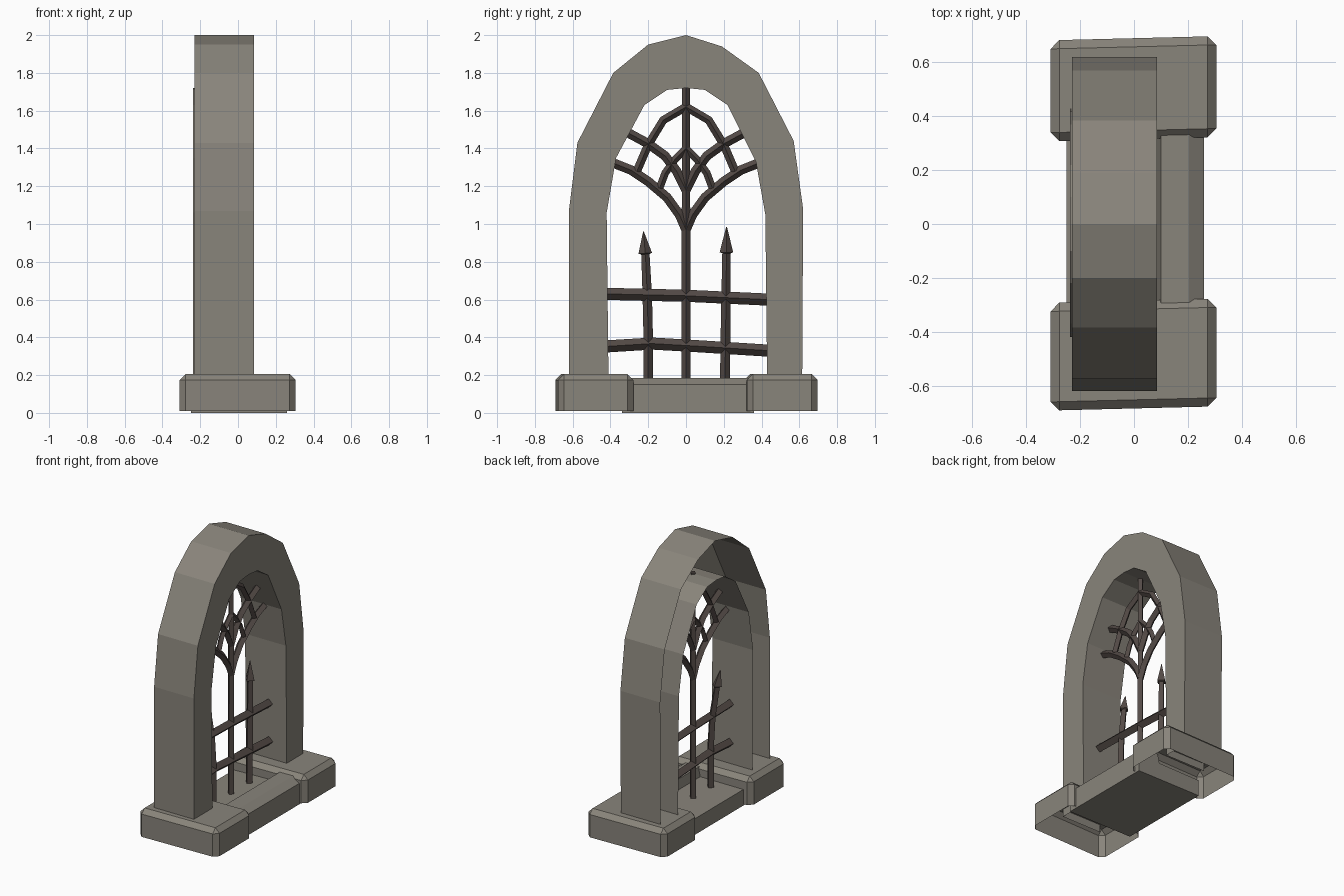
import bpy, bmesh
from mathutils import Vector

if "Cube" in bpy.data.objects:
    bpy.data.objects.remove(bpy.data.objects["Cube"])


def material(name, rgb):
    m = bpy.data.materials.new(name)
    m.diffuse_color = (*rgb, 1.0)
    m.use_nodes = True
    m.node_tree.nodes["Principled BSDF"].inputs["Base Color"].default_value = m.diffuse_color
    return m


STONE = material("grey_stone", (0.25, 0.232, 0.198))
IRON = material("dark_iron", (0.088, 0.069, 0.062))


def finish(name, bm, mat):
    me = bpy.data.meshes.new(name)
    bm.to_mesh(me)
    bm.free()
    me.materials.append(mat)
    ob = bpy.data.objects.new(name, me)
    bpy.context.collection.objects.link(ob)
    return ob


def mesh(name, verts, faces, mat):
    bm = bmesh.new()
    vs = [bm.verts.new(v) for v in verts]
    for f in faces:
        bm.faces.new([vs[i] for i in f])
    return finish(name, bm, mat)


# Stone arch: outer shell, inner shell and front face, hollow at the back
outer = [(-0.62, 0.15), (-0.62, 1.07), (-0.575, 1.43), (-0.385, 1.8), (-0.2, 1.95), (0, 2.0),
         (0.19, 1.94), (0.385, 1.8), (0.57, 1.44), (0.62, 1.08), (0.615, 0.15)]
inner = [(-0.41, 0.15), (-0.42, 1.06), (-0.37, 1.35), (-0.22, 1.63), (-0.1, 1.71), (0, 1.72),
         (0.1, 1.71), (0.22, 1.63), (0.37, 1.33), (0.42, 1.05), (0.43, 0.15)]
n = len(outer)
verts = ([(-0.23, *p) for p in outer] + [(0.085, *p) for p in outer]
         + [(0.085, *p) for p in inner] + [(-0.238, *p) for p in inner])
faces = [(r * n + i, r * n + i + 1, (r + 1) * n + i + 1, (r + 1) * n + i)
         for r in range(3) for i in range(n - 1)]
arch = mesh("stone_arch", verts, faces, STONE)
bm = bmesh.new()
bm.from_mesh(arch.data)
if sum(f.normal.x for f in bm.faces if abs(f.normal.x) > 0.9) < 0:
    bmesh.ops.reverse_faces(bm, faces=bm.faces)
bm.to_mesh(arch.data)
bm.free()


# Foot blocks: chamfered, open underneath, slightly skewed
def foot_block(name, y0, y1):
    bm = bmesh.new()
    bmesh.ops.create_cube(bm, size=1.0)
    for v in bm.verts:
        v.co = Vector((v.co.x * 0.615 - 0.002, (y0 + y1) / 2 + v.co.y * (y1 - y0),
                       0.108 + v.co.z * 0.195))
    edges = [e for e in bm.edges
             if abs(e.verts[0].co.z - e.verts[1].co.z) > 0.1
             or min(v.co.z for v in e.verts) > 0.15]
    bmesh.ops.bevel(bm, geom=edges, offset=0.032, segments=1, affect='EDGES')
    bm.normal_update()
    bmesh.ops.delete(bm, geom=[f for f in bm.faces if f.normal.z < -0.9], context='FACES_ONLY')
    for v in bm.verts:
        v.co.y += 0.025 * v.co.x
    finish(name, bm, STONE)


foot_block("foot_block_near", -0.685, -0.285)
foot_block("foot_block_far", 0.315, 0.69)

# Sill: front kerb with a lower floor behind it
profile = [(-0.25, 0), (0.26, 0), (0.26, 0.15), (0.205, 0.185), (0.1, 0.185),
           (0.085, 0.12), (-0.25, 0.115)]
k = len(profile)
verts = [(x, y, z) for y in (-0.34, 0.36) for x, z in profile]
faces = [(i, (i + 1) % k, k + (i + 1) % k, k + i) for i in range(k)]
faces += [tuple(range(k))[::-1], tuple(range(k, 2 * k))]
sill = mesh("sill", verts, faces, STONE)
bm = bmesh.new()
bm.from_mesh(sill.data)
bmesh.ops.recalc_face_normals(bm, faces=bm.faces)
bm.to_mesh(sill.data)
bm.free()

BAR_X = -0.055


# Iron bar: diamond section swept along points (y, z) or (y, z, x)
def bar(name, path, radius):
    pts = [Vector((p[2] if len(p) > 2 else BAR_X, p[0], p[1])) for p in path]
    radii = radius if isinstance(radius, list) else [radius] * len(pts)
    bm = bmesh.new()
    rings = []
    for i, p in enumerate(pts):
        t = pts[min(i + 1, len(pts) - 1)] - pts[max(i - 1, 0)]
        side = t.cross(Vector((1, 0, 0))).normalized()
        dirs = (Vector((1, 0, 0)), side, Vector((-1, 0, 0)), -side)
        rings.append([bm.verts.new(p + d * radii[i]) for d in dirs])
    for a, b in zip(rings, rings[1:]):
        for j in range(4):
            bm.faces.new((a[j], a[(j + 1) % 4], b[(j + 1) % 4], b[j]))
    bm.faces.new(rings[0])
    bm.faces.new(rings[-1][::-1])
    bmesh.ops.recalc_face_normals(bm, faces=bm.faces)
    finish(name, bm, IRON)


# Straight bars
bar("centre_bar", [(0, 0.1), (0, 0.96), (0, 1.73)], [0.024, 0.023, 0.02])
bar("upper_rail", [(-0.42, 0.63), (0, 0.62), (0.43, 0.6)], 0.032)
bar("lower_rail", [(-0.42, 0.352), (-0.18, 0.367), (0.03, 0.355), (0.43, 0.33)], 0.032)

# Spiked pickets, the near one bent
bar("near_picket", [(-0.2, 0.1), (-0.2, 0.4), (-0.205, 0.62, -0.065), (-0.215, 0.84, -0.095),
                    (-0.216, 0.845, -0.096), (-0.225, 0.96, -0.115)],
    [0.025, 0.025, 0.025, 0.022, 0.036, 0.002])
bar("far_picket", [(0.205, 0.1), (0.21, 0.45), (0.214, 0.845), (0.214, 0.85), (0.215, 0.985)],
    [0.026, 0.026, 0.022, 0.036, 0.002])

# Curved tracery, mirrored about the centre bar
tracery = {
    "low_branch": ([(0, 0.97), (0.035, 1.05), (0.1, 1.14), (0.2, 1.225), (0.29, 1.285),
                    (0.39, 1.325)], 0.025),
    "high_branch": ([(0, 1.18), (0.05, 1.28), (0.11, 1.36), (0.2, 1.425), (0.32, 1.49)], 0.025),
    "top_arc": ([(0, 1.62), (0.12, 1.55), (0.2, 1.42), (0.26, 1.28)], 0.022),
    "inner_arc": ([(0, 1.4), (0.06, 1.34), (0.11, 1.27), (0.14, 1.19)], 0.02),
}
for name, (path, r) in tracery.items():
    for label, s in (("far", 1), ("near", -1)):
        bar(f"{name}_{label}", [(s * y, z) for y, z in path], r)
